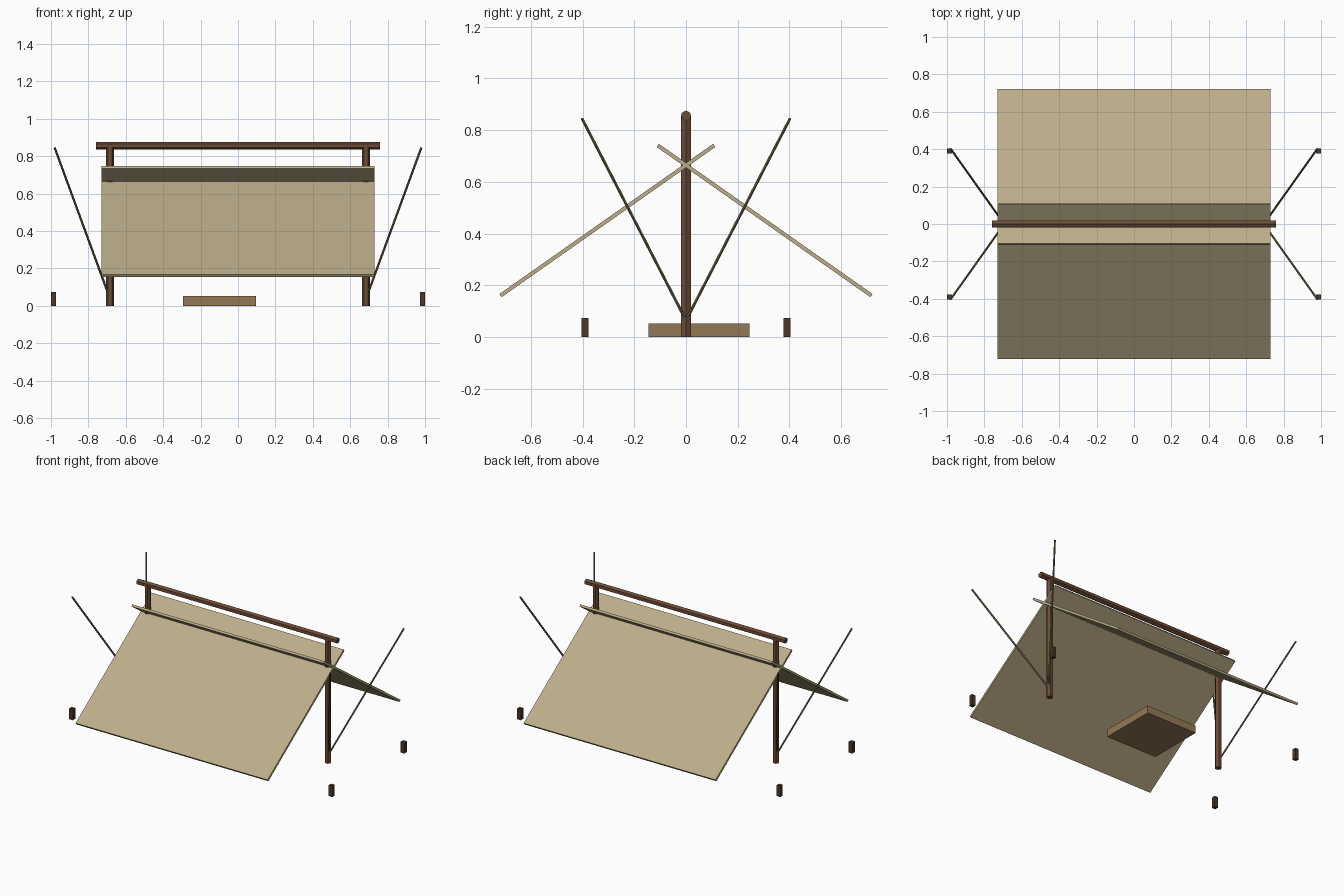
import bpy, bmesh
from math import radians, pi
from mathutils import Matrix, Vector

if "Cube" in bpy.data.objects:
    bpy.data.objects.remove(bpy.data.objects["Cube"])


def material(name, rgb):
    m = bpy.data.materials.new(name)
    m.diffuse_color = (*rgb, 1)
    m.use_nodes = True
    m.node_tree.nodes["Principled BSDF"].inputs["Base Color"].default_value = m.diffuse_color
    return m


CANVAS = material("canvas", (0.50, 0.42, 0.25))
WOOD = material("wood", (0.15, 0.072, 0.035))
DARK_WOOD = material("dark_wood", (0.07, 0.04, 0.021))
ROPE = material("rope", (0.19, 0.15, 0.08))
BEDDING = material("bedding", (0.29, 0.19, 0.09))


def finish(name, bm, mat):
    me = bpy.data.meshes.new(name)
    bm.to_mesh(me)
    bm.free()
    me.materials.append(mat)
    ob = bpy.data.objects.new(name, me)
    bpy.context.collection.objects.link(ob)
    return ob


def box(name, centre, size, mat, tilt=0):
    bm = bmesh.new()
    bmesh.ops.create_cube(bm, size=1, matrix=Matrix.Diagonal((*size, 1)))
    ob = finish(name, bm, mat)
    ob.location = centre
    ob.rotation_euler.x = tilt
    return ob


def rod(name, a, b, radius, mat, sides=6):
    a, b = Vector(a), Vector(b)
    d = b - a
    bm = bmesh.new()
    bmesh.ops.create_cone(bm, cap_ends=True, segments=sides, radius1=radius,
                          radius2=radius, depth=d.length,
                          matrix=Matrix.Rotation(pi / 2, 4, 'Z'))
    ob = finish(name, bm, mat)
    ob.location = (a + b) / 2
    ob.rotation_euler = Vector((0, 0, 1)).rotation_difference(d).to_euler()
    return ob


# Ridge pole and bedroll
rod("ridge_pole", (-0.76, 0, 0.856), (0.76, 0, 0.856), 0.0205, WOOD)
box("bedroll", (-0.10, 0.05, 0.026), (0.39, 0.39, 0.052), BEDDING)

# Two crossing canvas panels
for s, side in ((-1, "front"), (1, "back")):
    box(side + "_canvas", (0, s * 0.304, 0.451), (1.46, 1.01, 0.015), CANVAS,
        -s * radians(35.1))

# Upright posts, guy ropes and ground stakes
for sx, lr in ((-1, "left"), (1, "right")):
    rod(lr + "_post", (sx * 0.685, 0, 0), (sx * 0.685, 0, 0.856), 0.0215, WOOD)
    for sy, fb in ((-1, "front"), (1, "back")):
        rod(f"{fb}_{lr}_guy_rope", (sx * 0.694, 0, 0.065),
            (sx * 0.98, sy * 0.402, 0.845), 0.006, ROPE)
        box(f"{fb}_{lr}_stake", (sx * 0.9865, sy * 0.391, 0.0375),
            (0.027, 0.027, 0.075), DARK_WOOD)
